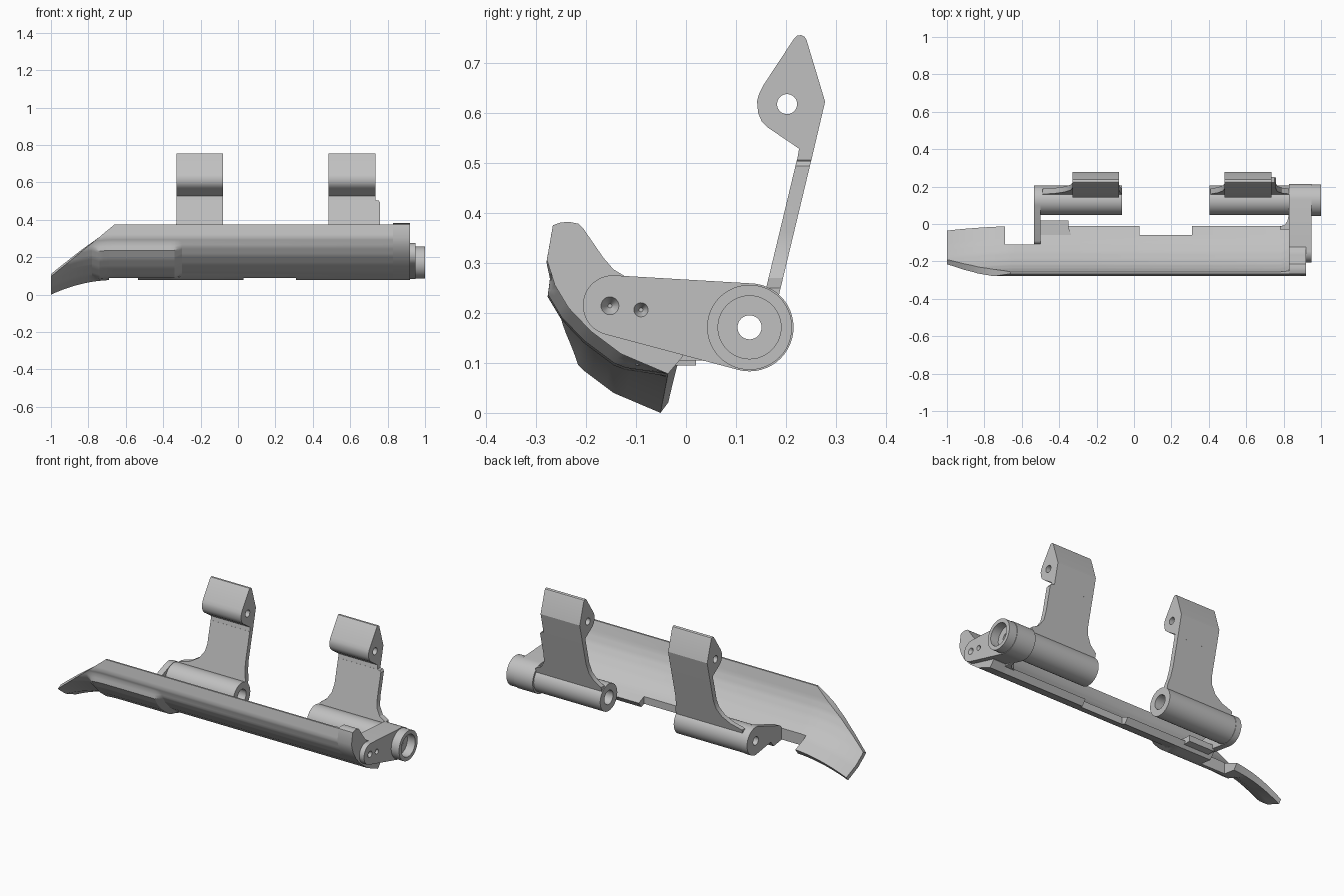
import bpy, bmesh, math
from mathutils import Vector
from mathutils.geometry import convex_hull_2d

cube = bpy.data.objects.get("Cube")
if cube:
    bpy.data.objects.remove(cube)

GREY = (0.53, 0.53, 0.53, 1)
metal = bpy.data.materials.new("plain grey")
metal.use_nodes = True
metal.diffuse_color = GREY
metal.node_tree.nodes["Principled BSDF"].inputs["Base Color"].default_value = GREY

PIN = (0.127, 0.171)      # hinge axis in y, z


def finish(bm, name):
    bmesh.ops.remove_doubles(bm, verts=bm.verts, dist=0.0002)
    bmesh.ops.recalc_face_normals(bm, faces=bm.faces)
    mesh = bpy.data.meshes.new(name)
    bm.to_mesh(mesh)
    bm.free()
    mesh.materials.append(metal)
    obj = bpy.data.objects.new(name, mesh)
    bpy.context.collection.objects.link(obj)
    return obj


def loft(name, rings):
    """Skin closed rings of 3D points and close both ends."""
    bm = bmesh.new()
    rows = [[bm.verts.new(p) for p in ring] for ring in rings]
    n = len(rows[0])
    for a, b in zip(rows, rows[1:]):
        for i in range(n):
            j = (i + 1) % n
            bm.faces.new((a[i], a[j], b[j], b[i]))
    bm.faces.new(rows[0])
    bm.faces.new(rows[-1][::-1])
    return finish(bm, name)


def prism(name, pts, x0, x1):
    return loft(name, [[(x, y, z) for y, z in pts] for x in (x0, x1)])


def slab(name, pts, z0, z1):
    return loft(name, [[(x, y, z) for x, y in pts] for z in (z0, z1)])


def circle(c, r, n=48):
    return [(c[0] + r * math.cos(i * math.tau / n),
             c[1] + r * math.sin(i * math.tau / n)) for i in range(n)]


def hull(c1, r1, c2, r2):
    pts = circle(c1, r1) + circle(c2, r2)
    return [pts[i] for i in convex_hull_2d([Vector(p) for p in pts])]


def activate(obj):
    bpy.ops.object.select_all(action='DESELECT')
    obj.select_set(True)
    bpy.context.view_layer.objects.active = obj


def cut(obj, cutter):
    cutter.hide_render = True
    mod = obj.modifiers.new("cut", 'BOOLEAN')
    mod.operation = 'DIFFERENCE'
    mod.solver = 'EXACT'
    mod.object = cutter
    activate(obj)
    bpy.ops.object.modifier_apply(modifier=mod.name)
    bpy.data.objects.remove(cutter)


def bore(obj, c, r, x0, x1):
    cut(obj, prism("bore_cutter", circle(c, r), x0, x1))


# Thin curved cover: outer and inner section curves, top to bottom
OUTER = [(-.266, .375), (-.278, .306), (-.262, .255), (-.235, .21),
         (-.19, .163), (-.13, .118), (-.036, .078)]
INNER = [(-.256, .375), (-.238, .306), (-.219, .265), (-.192, .227),
         (-.152, .185), (-.1, .147), (-.012, .11)]


def along(curve, u):
    i = min(int(u), len(curve) - 2)
    return Vector(curve[i]).lerp(Vector(curve[i + 1]), u - i)


def clamp(v):
    return max(0.0, min(1.0, v))


def section(x):
    s = clamp((-0.66 - x) / 0.34)
    shift = Vector((-0.015, -0.078)) * s * s
    thick = 1 - 0.35 * s + 0.5 * clamp((x - .78) / .05)
    top = 0.375 - 0.278 * s
    pad = min(clamp((x + .78) / .04), clamp((-.3 - x) / .04))
    u0 = 0.0
    while s > 0 and u0 < 5 and along(OUTER, u0).y + shift.y > top:
        u0 += 0.02
    outer, inner = [], []
    for j in range(25):
        u = max(u0, j / 4)
        o, i = along(OUTER, u), along(INNER, u)
        w = min(clamp((u - 1.5) * 2), clamp((6 - u) * 1.3))
        inner.append(o.lerp(i, thick) + shift)
        outer.append(o + shift + Vector((-.6, -.8)) * 0.023 * pad * w)
    return [(x, p.x, p.y) for p in outer + inner[::-1]]


stations = [-1 + 0.02 * i for i in range(36)] + [0.78, 0.83]
cover = loft("curved_cover", [section(x) for x in stations])
for x0, x1, y in ((-.69, -.535, -.11), (.03, .31, -.06)):
    cut(cover, slab("notch_cutter", [(x0, y), (x1, y), (x1, .1), (x0, .1)], -.1, .3))

# Solid end of the cover with its arm to the hinge
prism("cover_end", OUTER + [(-.006, .113), (-.05, .2), (-.125, .275), (-.145, .287),
                            (-.165, .31), (-.205, .368), (-.215, .378), (-.235, .382),
                            (-.252, .38)], .83, .92)
arm_shape = hull((-.146, .215), .06, PIN, .088)
arm = prism("end_arm", arm_shape, .83, .919)
plate = prism("end_plate", arm_shape, .919, .95)
for part in (arm, plate):
    bore(part, PIN, .024, .8, 1.1)
for c, r in (((-.152, .214), .019), ((-.09, .206), .015)):
    cut(plate, loft("countersink", [[(x, y, z) for y, z in circle(c, q, 24)]
                                    for x, q in ((.925, .004), (.952, r))]))
slab("corner_gusset", [(.78, -.03), (.78, -.014), (.805, -.005), (.82, .015),
                       (.83, .06), (.84, .06), (.84, -.03)], .105, .16)

# Open hub on the outer end
hub = prism("end_hub", circle(PIN, .085), .95, 1.0)
bore(hub, PIN, .063, .9, 1.1)

# Small arm and lip at the other end of the hinge
small_arm = prism("small_arm", hull((-.08, .15), .028, PIN, .08), -.535, -.5)
bore(small_arm, PIN, .024, -.6, -.4)
slab("small_arm_lip", [(-.51, -.1), (-.31, -.1), (-.335, -.06), (-.35, -.02),
                       (-.35, .02), (-.51, .02)], .095, .13)

# Hinge leaves: barrel, flared strap and pierced head
HEAD = [(.222, .505), (.226, .528), (.164, .57), (.151, .583), (.144, .6), (.142, .623),
        (.146, .638), (.154, .654), (.216, .748), (.222, .754), (.23, .755),
        (.237, .752), (.241, .745), (.278, .622), (.2505, .505)]


def leaf(side, barrel, head, outline):
    b = prism(side + "_barrel", circle(PIN, .078), *barrel)
    bore(b, PIN, .04, -2, 2)
    h = prism(side + "_leaf_head", HEAD, *head)
    bore(h, (.202, .617), .02, -2, 2)
    loft(side + "_leaf_strap",
         [[(x, .166 + (z - .274) * .24 + t, z) for x, z in outline]
          for t in (0, .029)])


leaf("right", (-.5, -.065), (-.33, -.08),
     [(-.33, .505), (-.33, .38), (-.34, .335), (-.37, .295), (-.42, .265), (-.49, .245),
      (-.49, .2), (-.065, .2), (-.065, .25), (-.075, .29), (-.08, .34), (-.08, .505)])
leaf("left", (.405, .83), (.485, .735),
     [(.485, .505), (.485, .37), (.475, .32), (.45, .28), (.41, .25), (.41, .2),
      (.83, .2), (.83, .25), (.79, .27), (.765, .31), (.76, .36), (.76, .493),
      (.752, .503), (.735, .505)])

# Smooth curved faces, keep hard edges
for obj in list(bpy.context.scene.objects):
    if obj.type == 'MESH':
        activate(obj)
        bpy.ops.object.shade_smooth_by_angle(angle=math.radians(28))
